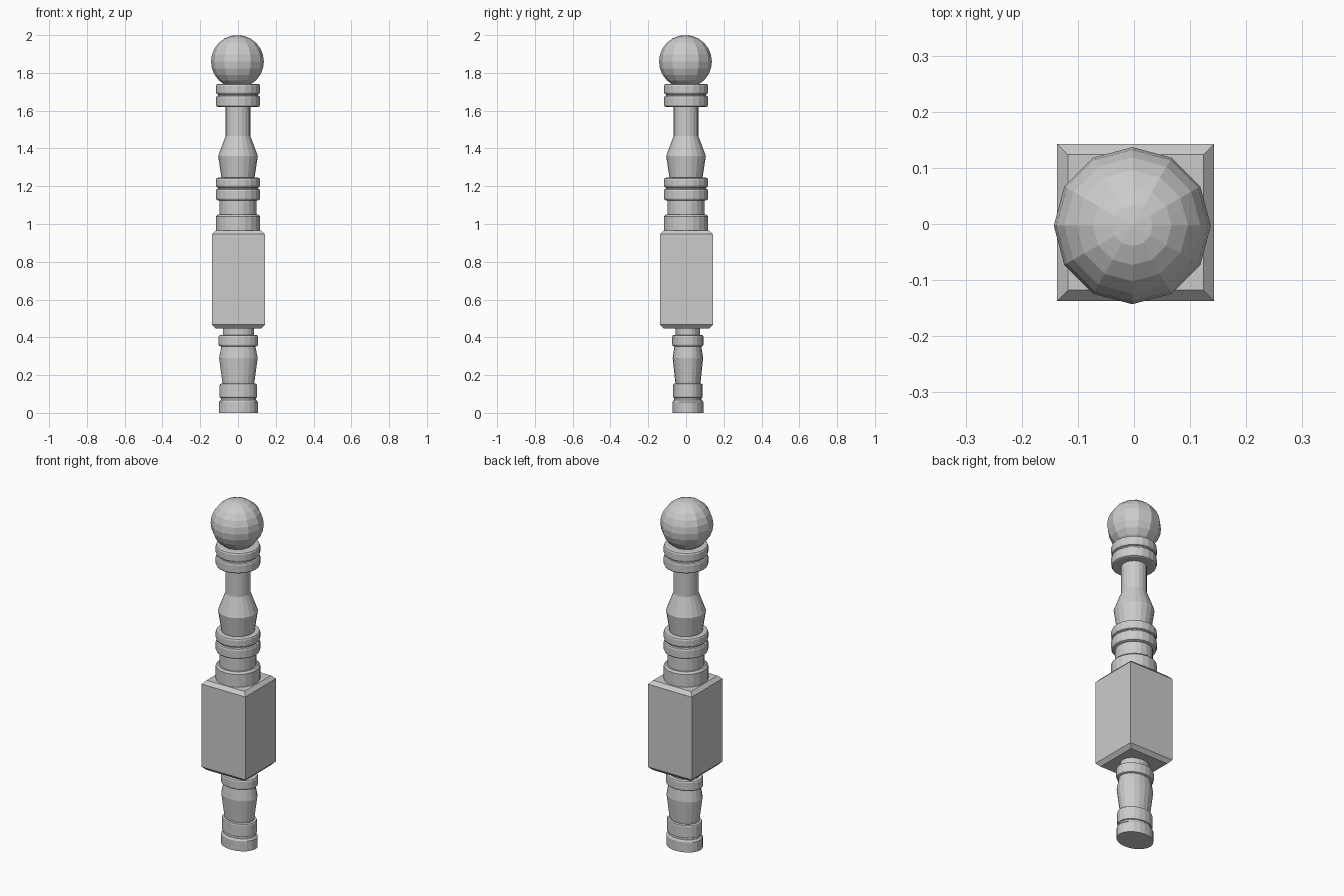
import bpy, bmesh, math

if "Cube" in bpy.data.objects:
    bpy.data.objects.remove(bpy.data.objects["Cube"])

SIDES = 20


def make_object(name, bm):
    bmesh.ops.recalc_face_normals(bm, faces=bm.faces)
    mesh = bpy.data.meshes.new(name)
    bm.to_mesh(mesh)
    bm.free()
    obj = bpy.data.objects.new(name, mesh)
    bpy.context.collection.objects.link(obj)
    return obj


def turned(name, profile, depth=1.0, centre=(0.0, 0.0), sides=SIDES):
    """Capped turning from (radius, z) points; depth flattens it in y."""
    bm = bmesh.new()
    loops = []
    for r, z in profile:
        loops.append([bm.verts.new((centre[0] + r * math.cos(2 * math.pi * i / sides),
                                    centre[1] + depth * r * math.sin(2 * math.pi * i / sides), z))
                      for i in range(sides)])
    for a, b in zip(loops, loops[1:]):
        for i in range(sides):
            j = (i + 1) % sides
            bm.faces.new((a[i], a[j], b[j], b[i]))
    bm.faces.new(loops[0][::-1])
    bm.faces.new(loops[-1])
    return make_object(name, bm)


def ring(r, z0, z1, b=0.011):
    """Profile of a band with rounded rims."""
    c = b * 0.3
    return [(r - b, z0), (r - c, z0 + c), (r, z0 + b),
            (r, z1 - b), (r - c, z1 - c), (r - b, z1)]


# Foot: oval turning, narrower front to back
LOW = dict(depth=0.79, centre=(0.002, 0.01))
turned("foot_base", [(0.103, 0), (0.103, 0.058), (0.097, 0.066), (0.092, 0.068),
                     (0.092, 0.078)] + ring(0.099, 0.078, 0.155, 0.008), **LOW)
turned("foot_vase", [(0.082, 0.15), (0.086, 0.17), (0.102, 0.29), (0.089, 0.36)], **LOW)
turned("foot_collar", ring(0.105, 0.352, 0.413), **LOW)
turned("foot_neck", [(0.082, 0.40), (0.082, 0.46)], **LOW)

# Square block with chamfered top and bottom rims
bm = bmesh.new()
loops = []
for h, z in ((0.121, 0.447), (0.14, 0.467), (0.14, 0.946), (0.121, 0.966)):
    loops.append([bm.verts.new((0.003 + sx * h, 0.003 + sy * h, z))
                  for sx, sy in ((-1, -1), (1, -1), (1, 1), (-1, 1))])
for a, b in zip(loops, loops[1:]):
    for i in range(4):
        j = (i + 1) % 4
        bm.faces.new((a[i], a[j], b[j], b[i]))
bm.faces.new(loops[0][::-1])
bm.faces.new(loops[-1])
make_object("square_block", bm)

# Upper turnings
turned("block_collar", [(0.117, 0.96), (0.117, 1.04), (0.107, 1.05)])
turned("lower_neck", [(0.098, 1.04), (0.098, 1.13)])
turned("middle_rings", ring(0.117, 1.125, 1.187) + ring(0.117, 1.192, 1.245))
turned("upper_vase", [(0.087, 1.24), (0.105, 1.36), (0.066, 1.465), (0.066, 1.63)])
turned("top_rings", ring(0.117, 1.62, 1.68) + ring(0.117, 1.686, 1.742))

# Faceted ball finial
bm = bmesh.new()
bmesh.ops.create_uvsphere(bm, u_segments=12, v_segments=12, radius=0.14)
bmesh.ops.translate(bm, vec=(-0.003, -0.003, 1.86), verts=bm.verts)
make_object("ball_finial", bm)
